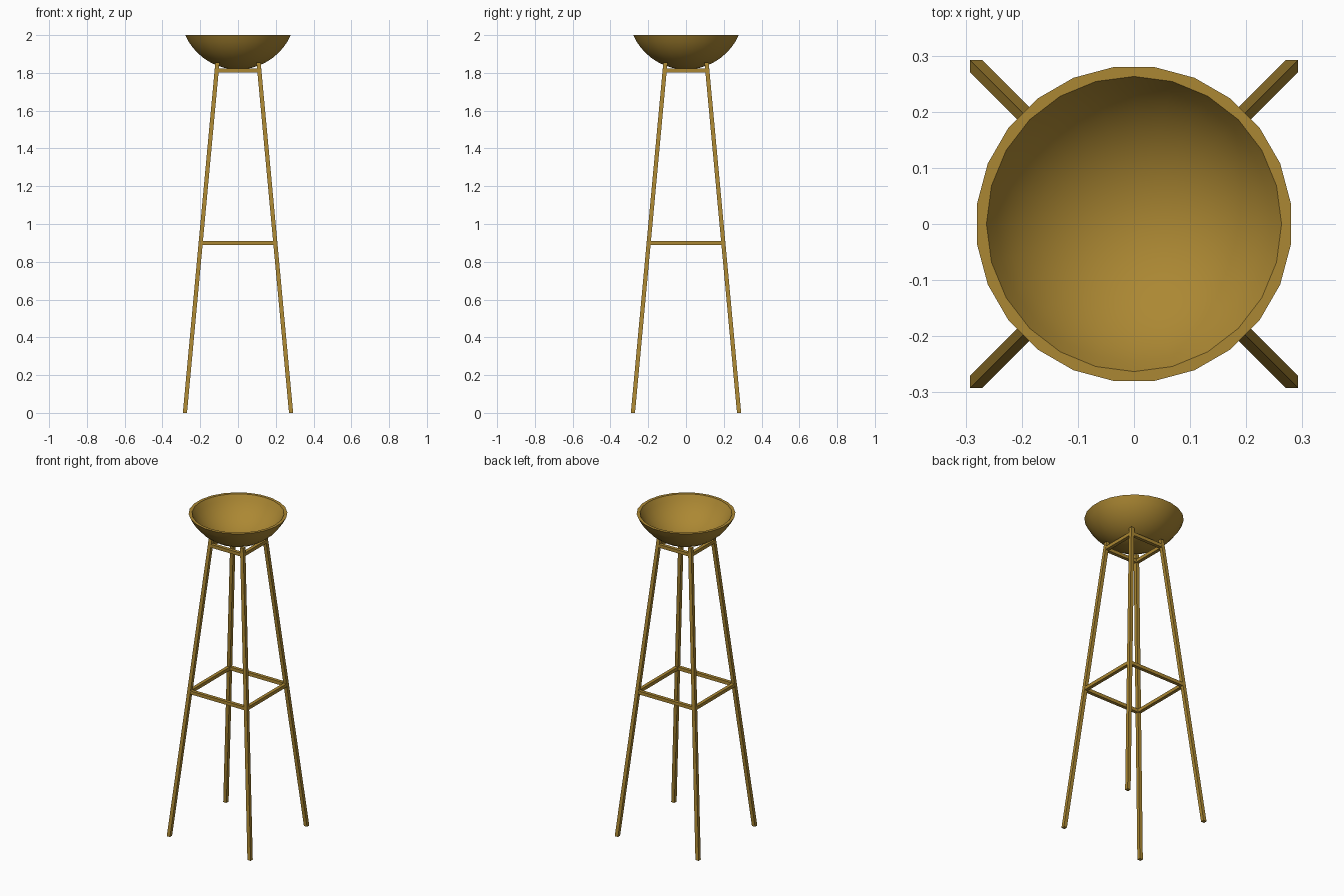
import bpy, bmesh, math
from mathutils import Vector

if "Cube" in bpy.data.objects:
    bpy.data.objects.remove(bpy.data.objects["Cube"])

wood = bpy.data.materials.new("golden wood")
wood.diffuse_color = (0.41, 0.245, 0.033, 1)
wood.use_nodes = True
wood.node_tree.nodes["Principled BSDF"].inputs["Base Color"].default_value = wood.diffuse_color


def make(name, bm):
    bmesh.ops.recalc_face_normals(bm, faces=bm.faces[:])
    me = bpy.data.meshes.new(name)
    bm.to_mesh(me)
    bm.free()
    me.materials.append(wood)
    ob = bpy.data.objects.new(name, me)
    bpy.context.collection.objects.link(ob)
    return ob


def bar(name, a, b, w, u=Vector((1, 0, 0)), v=Vector((0, 1, 0))):
    """Square bar from a to b with its section spanned by u and v."""
    bm = bmesh.new()
    rings = [[bm.verts.new(Vector(p) + u * (sx * w / 2) + v * (sy * w / 2))
              for sx, sy in ((-1, -1), (1, -1), (1, 1), (-1, 1))] for p in (a, b)]
    bm.faces.new(rings[0])
    bm.faces.new(rings[1])
    for i in range(4):
        j = (i + 1) % 4
        bm.faces.new((rings[0][i], rings[0][j], rings[1][j], rings[1][i]))
    return make(name, bm)


# bowl: two spherical caps joined by a flat rim
SIDES, STEPS = 24, 9


def cap(bm, radius, depth, offset):
    R = (radius ** 2 + depth ** 2) / (2 * depth)
    full = math.asin(radius / R)
    rings = []
    for k in range(1, STEPS + 1):
        t = full * k / STEPS
        z = 2 - depth + R * (1 - math.cos(t))
        rings.append([bm.verts.new((R * math.sin(t) * math.cos(a), R * math.sin(t) * math.sin(a), z))
                      for a in (math.tau * (i + offset) / SIDES for i in range(SIDES))])
    pole = bm.verts.new((0, 0, 2 - depth))
    for i in range(SIDES):
        j = (i + 1) % SIDES
        bm.faces.new((pole, rings[0][i], rings[0][j]))
        for lo, hi in zip(rings, rings[1:]):
            bm.faces.new((lo[i], lo[j], hi[j], hi[i]))
    return rings[-1]


bm = bmesh.new()
outer = cap(bm, 0.282, 0.182, 0.5)
inner = cap(bm, 0.263, 0.163, 0)
for i in range(SIDES):
    j = (i + 1) % SIDES
    bm.faces.new((inner[i], outer[i], inner[j]))
    bm.faces.new((outer[i], outer[j], inner[j]))
bowl = make("bowl", bm)
bpy.context.view_layer.objects.active = bowl
bowl.select_set(True)
bpy.ops.object.shade_smooth_by_angle(angle=math.radians(35))

# splayed legs
FOOT, HEAD, LEG_H = 0.281, 0.109, 1.855


def spread(z):
    return FOOT + (HEAD - FOOT) * z / LEG_H


corners = [(-1, -1), (1, -1), (1, 1), (-1, 1)]
places = ["front_left", "front_right", "back_right", "back_left"]
for (sx, sy), place in zip(corners, places):
    bar(place + "_leg", (sx * FOOT, sy * FOOT, 0), (sx * HEAD, sy * HEAD, LEG_H), 0.022)

# square frames: foot stretchers and bowl supports
for z, part in ((0.9, "stretcher"), (1.813, "bowl_support")):
    s = spread(z)
    for i, side in enumerate(("front", "right", "back", "left")):
        (ax, ay), (bx, by) = corners[i], corners[(i + 1) % 4]
        across = Vector((0, 1, 0)) if ay == by else Vector((1, 0, 0))
        bar(f"{side}_{part}", (ax * s, ay * s, z), (bx * s, by * s, z), 0.021,
            across, Vector((0, 0, 1)))
